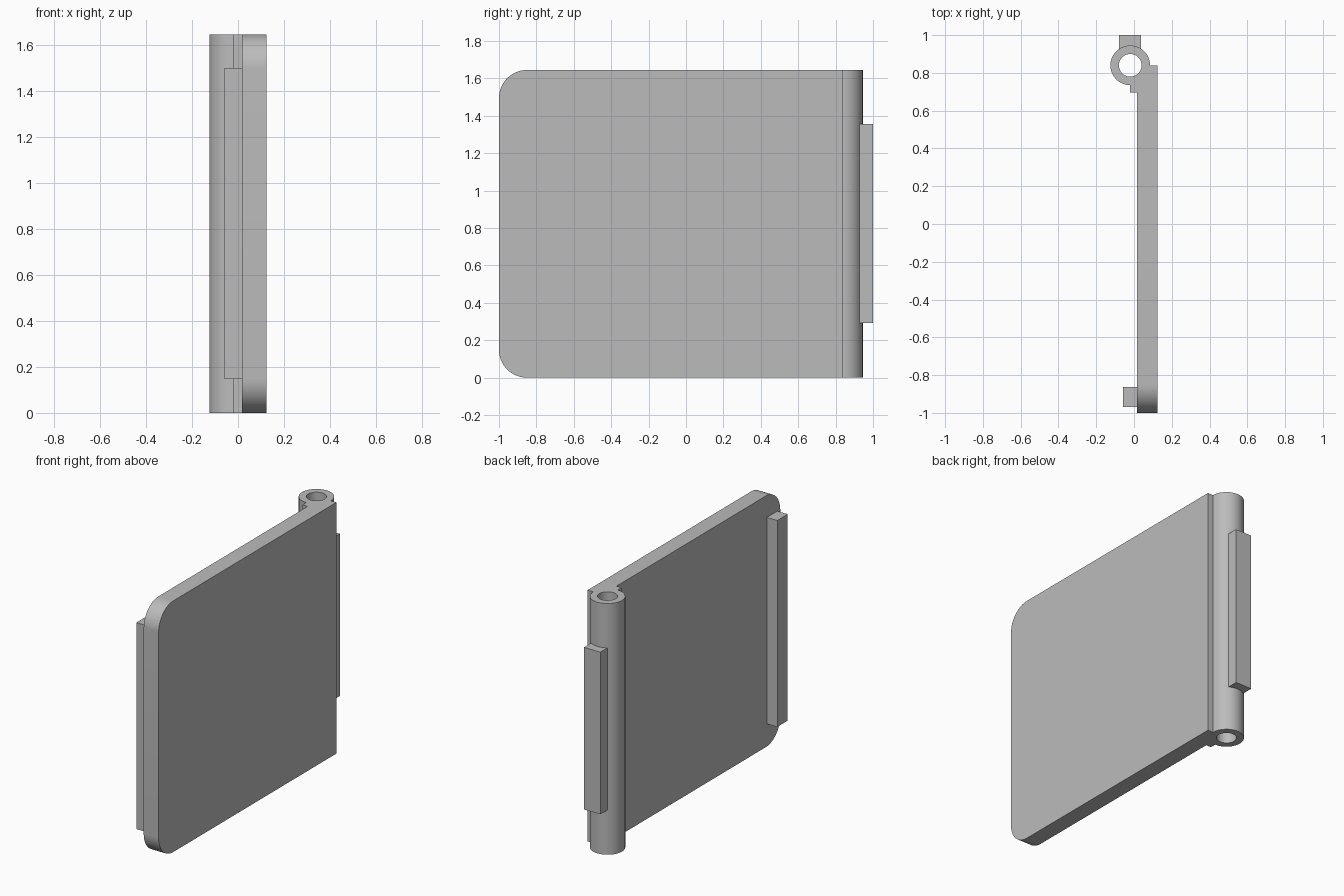
import bpy, bmesh, math
from mathutils import Matrix, Vector

cube = bpy.data.objects.get("Cube")
if cube:
    bpy.data.objects.remove(cube, do_unlink=True)

HEIGHT = 1.645
PIN = Vector((-0.02, 0.84, HEIGHT / 2))

grey = bpy.data.materials.new("plain grey")
grey.use_nodes = True
grey.diffuse_color = (0.5, 0.5, 0.5, 1)
grey.node_tree.nodes["Principled BSDF"].inputs["Base Color"].default_value = grey.diffuse_color


def finish(name, bm):
    mesh = bpy.data.meshes.new(name)
    bm.to_mesh(mesh)
    bm.free()
    mesh.materials.append(grey)
    obj = bpy.data.objects.new(name, mesh)
    bpy.context.collection.objects.link(obj)
    return obj


def box(name, low, high, corner=0):
    """Box between two corners; corner rounds the front edges that run along x."""
    low, high = Vector(low), Vector(high)
    bm = bmesh.new()
    place = Matrix.Translation((low + high) / 2) @ Matrix.Diagonal((high - low).to_4d())
    bmesh.ops.create_cube(bm, size=1, matrix=place)
    if corner:
        edges = [e for e in bm.edges
                 if all(abs(v.co.y - low.y) < 1e-4 for v in e.verts)
                 and abs(e.verts[0].co.x - e.verts[1].co.x) > 1e-4]
        bmesh.ops.bevel(bm, geom=edges, offset=corner, segments=16,
                        profile=0.5, affect='EDGES')
    return finish(name, bm)


def cylinder(name, radius, depth):
    bm = bmesh.new()
    bmesh.ops.create_cone(bm, cap_ends=True, segments=64, radius1=radius, radius2=radius,
                          depth=depth, matrix=Matrix.Translation(PIN))
    return finish(name, bm)


def combine(target, other, operation):
    mod = target.modifiers.new(operation.lower(), 'BOOLEAN')
    mod.operation = operation
    mod.solver = 'EXACT'
    mod.object = other
    bpy.context.view_layer.objects.active = target
    bpy.ops.object.modifier_apply(modifier=mod.name)
    bpy.data.objects.remove(other, do_unlink=True)


# Flat leaf, joined to the hinge barrel by a small step, then bored through
leaf = box("hinge_leaf", (0.017, -1, 0), (0.125, 0.84, HEIGHT), corner=0.15)
combine(leaf, box("barrel_step", (-0.02, 0.695, 0), (0.05, 0.77, HEIGHT)), 'UNION')
combine(leaf, cylinder("barrel", 0.105, HEIGHT), 'UNION')
combine(leaf, cylinder("pin_bore", 0.06, HEIGHT + 0.2), 'DIFFERENCE')

# Rib inside the free edge, and tab behind the barrel
box("front_rib", (-0.058, -0.97, 0.148), (0.017, -0.862, 1.5))
tab = box("back_tab", (-0.08, 0.91, 0.293), (0.038, 1, 1.355))
combine(tab, cylinder("tab_bore", 0.08, HEIGHT), 'DIFFERENCE')

# Smooth the round surfaces, keep the hard edges
bpy.ops.object.select_all(action='DESELECT')
leaf.select_set(True)
bpy.context.view_layer.objects.active = leaf
bpy.ops.object.shade_smooth_by_angle(angle=math.radians(30))
